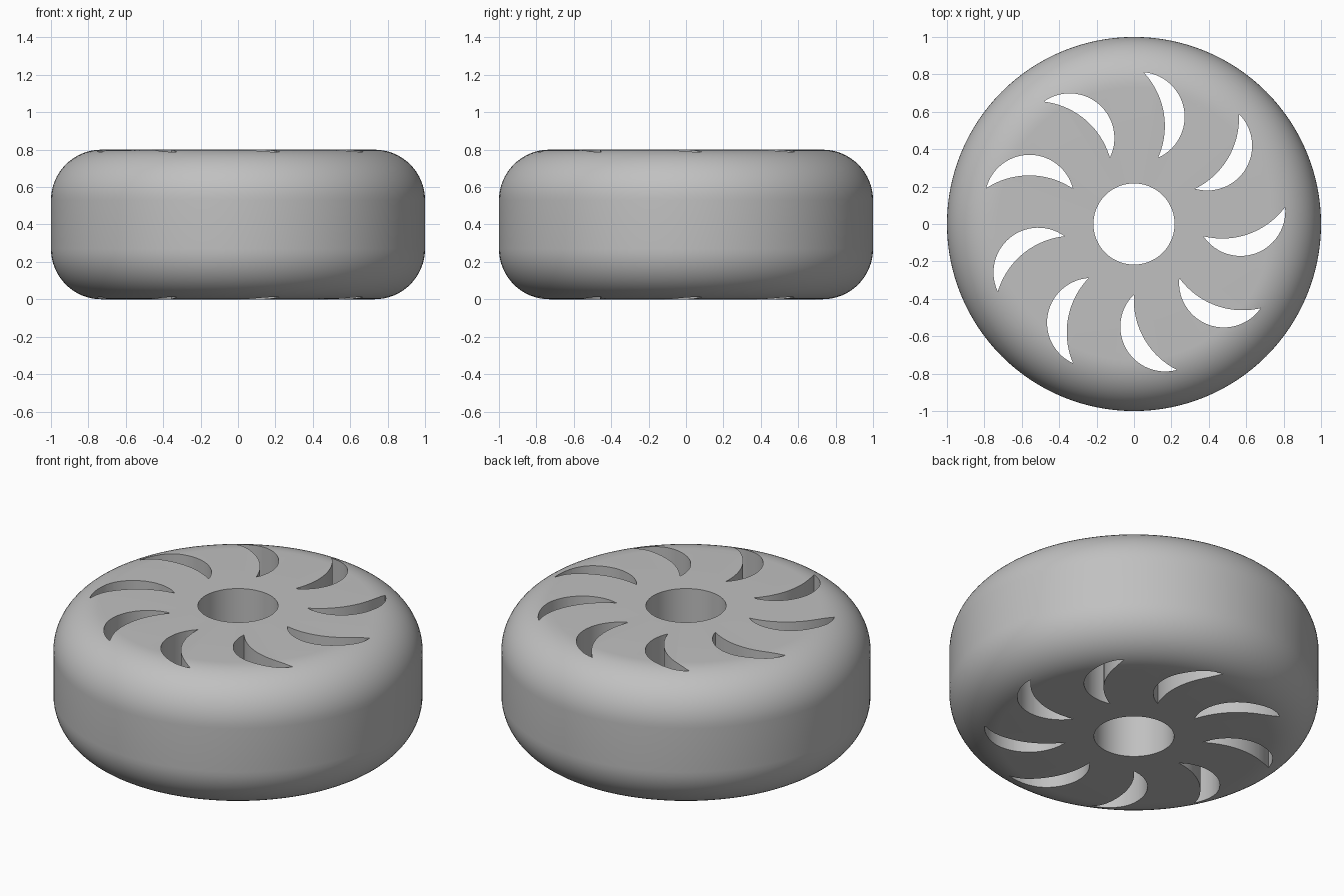
import bpy, bmesh, math
from mathutils import Vector

if "Cube" in bpy.data.objects:
    bpy.data.objects.remove(bpy.data.objects["Cube"])

R, H, FILLET, HUB = 1.0, 0.8, 0.27, 0.217
SEGMENTS, SLOTS = 128, 9

grey = bpy.data.materials.new("grey")
grey.diffuse_color = (0.53, 0.53, 0.53, 1)
grey.use_nodes = True
grey.node_tree.nodes["Principled BSDF"].inputs["Base Color"].default_value = grey.diffuse_color


def make_object(name, bm):
    bmesh.ops.recalc_face_normals(bm, faces=bm.faces)
    mesh = bpy.data.meshes.new(name)
    bm.to_mesh(mesh)
    bm.free()
    mesh.materials.append(grey)
    ob = bpy.data.objects.new(name, mesh)
    bpy.context.collection.objects.link(ob)
    return ob


def arc(a, b, sag, n=28):
    """Points from a to b on a circular arc that bulges clockwise of the chord."""
    d = b - a
    half = d.length / 2
    normal = Vector((d.y, -d.x)).normalized()
    along = d.normalized()
    r = (half * half + sag * sag) / (2 * sag)
    centre = (a + b) / 2 - normal * (r - sag)
    sweep = math.asin(half / r)
    return [centre + r * (normal * math.cos(t) + along * math.sin(t))
            for t in (sweep * (2 * i / n - 1) for i in range(n + 1))]


# Wheel body: rounded profile with a hub bore, spun around z
profile = [(HUB, 0.0)]
for zc, start in ((FILLET, -90), (H - FILLET, 0)):
    for i in range(17):
        t = math.radians(start + 90 * i / 16)
        profile.append((R - FILLET + FILLET * math.cos(t), zc + FILLET * math.sin(t)))
profile.append((HUB, H))

bm = bmesh.new()
rings = []
for s in range(SEGMENTS):
    a = 2 * math.pi * s / SEGMENTS
    rings.append([bm.verts.new((r * math.cos(a), r * math.sin(a), z)) for r, z in profile])
for s in range(SEGMENTS):
    p, q = rings[s], rings[(s + 1) % SEGMENTS]
    for i in range(len(profile)):
        j = (i + 1) % len(profile)
        bm.faces.new((p[i], q[i], q[j], p[j]))
wheel = make_object("wheel", bm)

# Crescent slots: nine curved prisms cut right through the wheel
bm = bmesh.new()
for k in range(SLOTS):
    turn = math.radians(-90 + 360 / SLOTS * k)
    tip = turn + math.radians(16.4)
    inner = Vector((math.cos(turn), math.sin(turn))) * 0.377
    outer = Vector((math.cos(tip), math.sin(tip))) * 0.813
    outline = arc(inner, outer, 0.18) + arc(inner, outer, 0.07)[-2:0:-1]
    low = [bm.verts.new((p.x, p.y, -0.1)) for p in outline]
    high = [bm.verts.new((p.x, p.y, H + 0.1)) for p in outline]
    bm.faces.new(low[::-1])
    bm.faces.new(high)
    for i in range(len(low)):
        j = (i + 1) % len(low)
        bm.faces.new((low[i], low[j], high[j], high[i]))
cutter = make_object("slot_cutter", bm)
cutter.hide_render = True

cut = wheel.modifiers.new("slots", "BOOLEAN")
cut.operation = "DIFFERENCE"
cut.solver = "EXACT"
cut.object = cutter

bpy.context.view_layer.objects.active = wheel
wheel.select_set(True)
cutter.select_set(False)
bpy.ops.object.modifier_apply(modifier=cut.name)
bpy.data.objects.remove(cutter, do_unlink=True)

# Smooth tread and walls with crisp hub and slot edges
bpy.ops.object.shade_smooth_by_angle(angle=math.radians(30))
